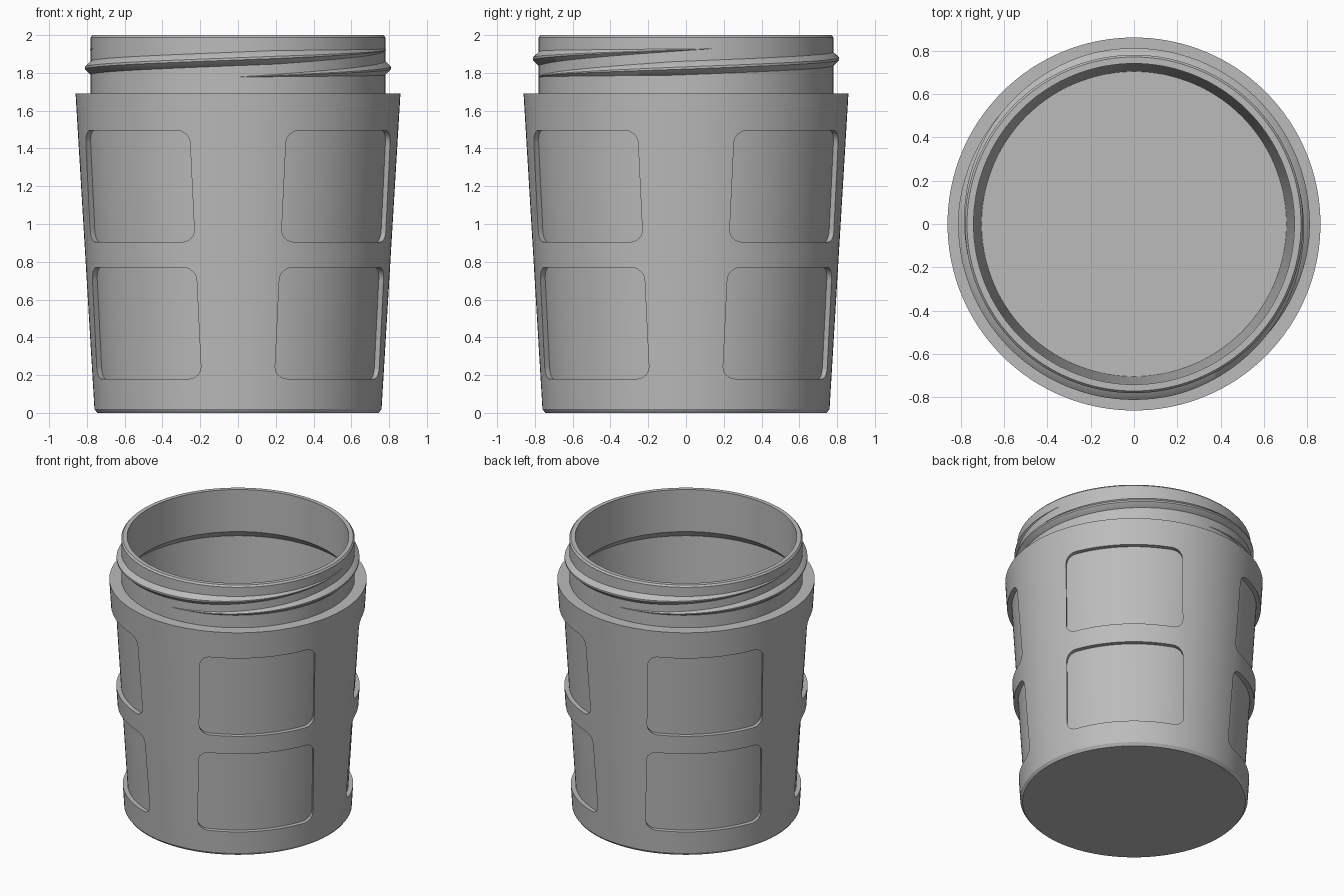
import bpy, bmesh, math
from mathutils import Matrix, Vector

cube = bpy.data.objects.get("Cube")
if cube:
    bpy.data.objects.remove(cube, do_unlink=True)

SEG = 144
grey = bpy.data.materials.new("plain_grey")
grey.use_nodes = True
grey.diffuse_color = (0.5, 0.5, 0.5, 1)
grey.node_tree.nodes["Principled BSDF"].inputs["Base Color"].default_value = (0.5, 0.5, 0.5, 1)


def make_object(name, bm):
    bmesh.ops.recalc_face_normals(bm, faces=bm.faces)
    mesh = bpy.data.meshes.new(name)
    bm.to_mesh(mesh)
    bm.free()
    mesh.materials.append(grey)
    obj = bpy.data.objects.new(name, mesh)
    bpy.context.collection.objects.link(obj)
    return obj


def activate(obj):
    bpy.ops.object.select_all(action='DESELECT')
    obj.select_set(True)
    bpy.context.view_layer.objects.active = obj


def lathe(name, profile):
    """Closed solid turned about z, capped at both ends of the profile."""
    bm = bmesh.new()
    rings = []
    for r, z in profile:
        rings.append([bm.verts.new((r * math.cos(a), r * math.sin(a), z))
                      for a in (math.tau * i / SEG for i in range(SEG))])
    for low, high in zip(rings, rings[1:]):
        for i in range(SEG):
            j = (i + 1) % SEG
            bm.faces.new((low[i], low[j], high[j], high[i]))
    bm.faces.new(rings[0])
    bm.faces.new(rings[-1])
    return make_object(name, bm)


def subtract(target, cutter):
    mod = target.modifiers.new("cut", 'BOOLEAN')
    mod.operation = 'DIFFERENCE'
    mod.solver = 'EXACT'
    mod.object = cutter
    activate(target)
    bpy.ops.object.modifier_apply(modifier=mod.name)
    bpy.data.objects.remove(cutter, do_unlink=True)


def rounded_rect(half, low, high, radius):
    """Outline in the (y, z) plane."""
    mid = (low + high) / 2
    points = []
    for k, (sy, sz) in enumerate(((1, 1), (-1, 1), (-1, -1), (1, -1))):
        cy = sy * (half - radius)
        cz = mid + sz * ((high - low) / 2 - radius)
        for step in range(7):
            a = math.pi / 2 * (k + step / 6)
            points.append((cy + radius * math.cos(a), cz + radius * math.sin(a)))
    return points


# Jar body: outer wall, threaded neck, lip, undercut shoulder and tapered inside
body = lathe("jar_body", [
    (0.745, 0), (0.76, 0.02), (0.86, 1.69), (0.78, 1.69), (0.78, 1.988),
    (0.77, 2.0), (0.74, 2.0), (0.74, 1.69), (0.797, 1.633), (0.703, 0.06)])

# Grip panels: rounded prisms trimmed by a cone so their floors follow the wall
bm = bmesh.new()
for k in range(4):
    turn = Matrix.Rotation(math.pi / 4 + k * math.pi / 2, 3, 'Z')
    for low, high in ((0.18, 0.77), (0.905, 1.495)):
        outline = rounded_rect(0.39, low, high, 0.065)
        inner, outer = [[bm.verts.new(turn @ Vector((depth, y, z))) for y, z in outline]
                        for depth in (0.5, 1.0)]
        bm.faces.new(inner)
        bm.faces.new(outer)
        for i in range(len(outline)):
            j = (i + 1) % len(outline)
            bm.faces.new((inner[i], inner[j], outer[j], outer[i]))
panels = make_object("panel_cutter", bm)
panels.hide_render = True
slope = 0.1 / 1.67
core = lathe("core_cutter", [(0.729 + slope * (z - 0.02), z) for z in (-0.1, 1.8)])
core.hide_render = True
subtract(panels, core)
subtract(body, panels)


# Two-start screw thread, fading out at both ends
def thread(name, start):
    bm = bmesh.new()
    sweep, pitch, steps = 280, 0.193, 112
    rows = []
    for i in range(steps + 1):
        t = sweep * i / steps
        s = max(0.03, min(1, t / 85, (sweep - t) / 85))
        a = math.radians(start + t)
        z = 1.778 + pitch * t / 360
        section = ((0.77, -0.04 * s), (0.78, -0.036 * s), (0.78 + 0.031 * s, -0.006 * s),
                   (0.78 + 0.031 * s, 0.006 * s), (0.78, 0.036 * s), (0.77, 0.04 * s))
        rows.append([bm.verts.new((r * math.cos(a), r * math.sin(a), z + dz))
                     for r, dz in section])
    for a, b in zip(rows, rows[1:]):
        for i in range(len(a)):
            j = (i + 1) % len(a)
            bm.faces.new((a[i], a[j], b[j], b[i]))
    bm.faces.new(rows[0])
    bm.faces.new(rows[-1])
    return make_object(name, bm)


parts = [body, thread("front_thread", -90), thread("back_thread", 90)]
for obj in parts:
    activate(obj)
    bpy.ops.object.shade_smooth_by_angle(angle=math.radians(25))
